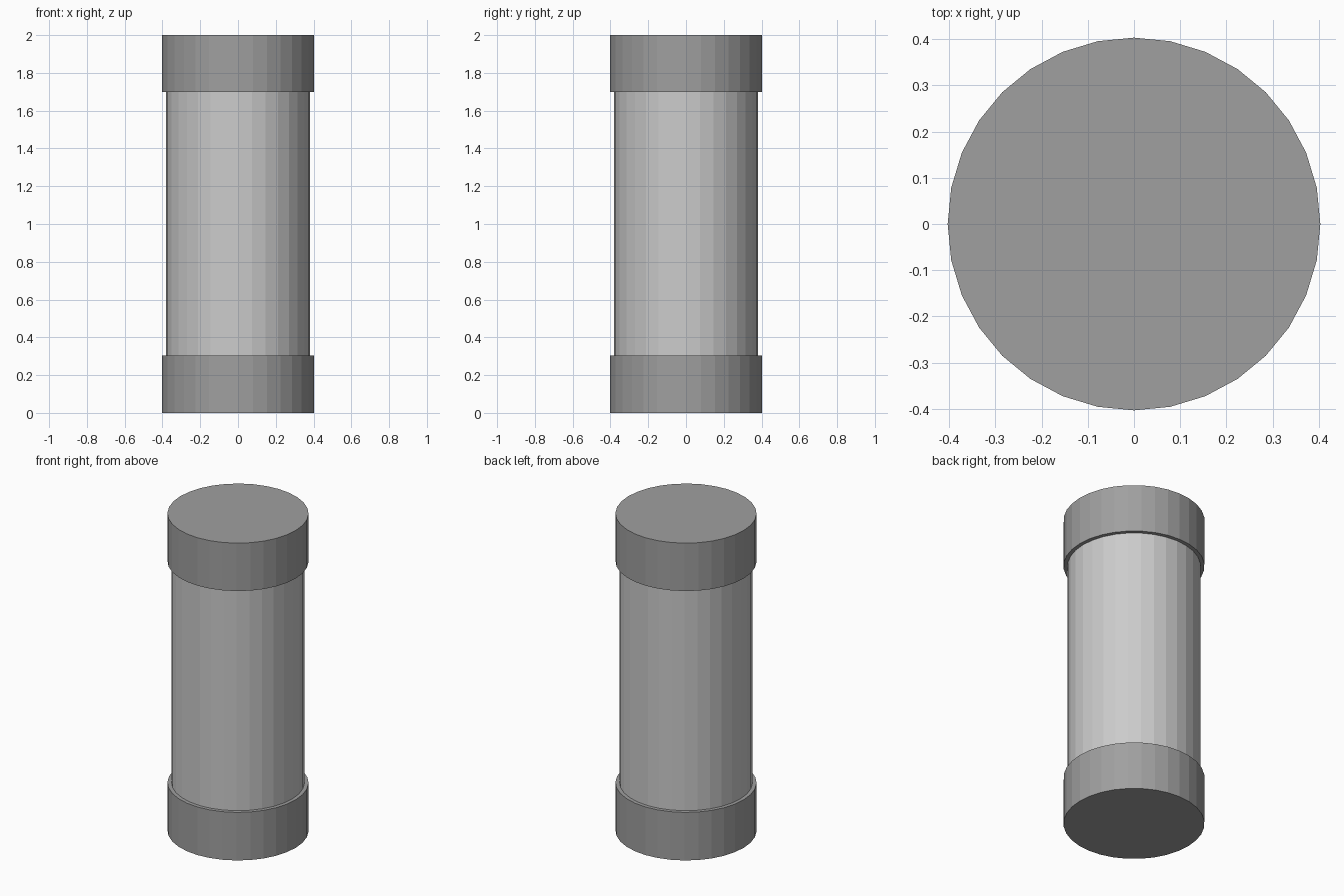
import bpy

if "Cube" in bpy.data.objects:
    bpy.data.objects.remove(bpy.data.objects["Cube"])

SIDES = 32


def cylinder(name, radius, z0, z1, material=None):
    bpy.ops.mesh.primitive_cylinder_add(
        vertices=SIDES, radius=radius, depth=z1 - z0, location=(0, 0, (z0 + z1) / 2))
    obj = bpy.context.object
    obj.name = name
    if material:
        obj.data.materials.append(material)
    return obj


# Darker grey for the end caps
dark = bpy.data.materials.new("dark_grey")
dark.diffuse_color = (0.35, 0.35, 0.35, 1)
dark.use_nodes = True
dark.node_tree.nodes["Principled BSDF"].inputs["Base Color"].default_value = dark.diffuse_color

# Main tube, seated slightly inside both caps
cylinder("tube_body", 0.38, 0.28, 1.72)

# End caps
cylinder("bottom_cap", 0.403, 0.0, 0.303, dark)
cylinder("top_cap", 0.403, 1.698, 2.0, dark)
